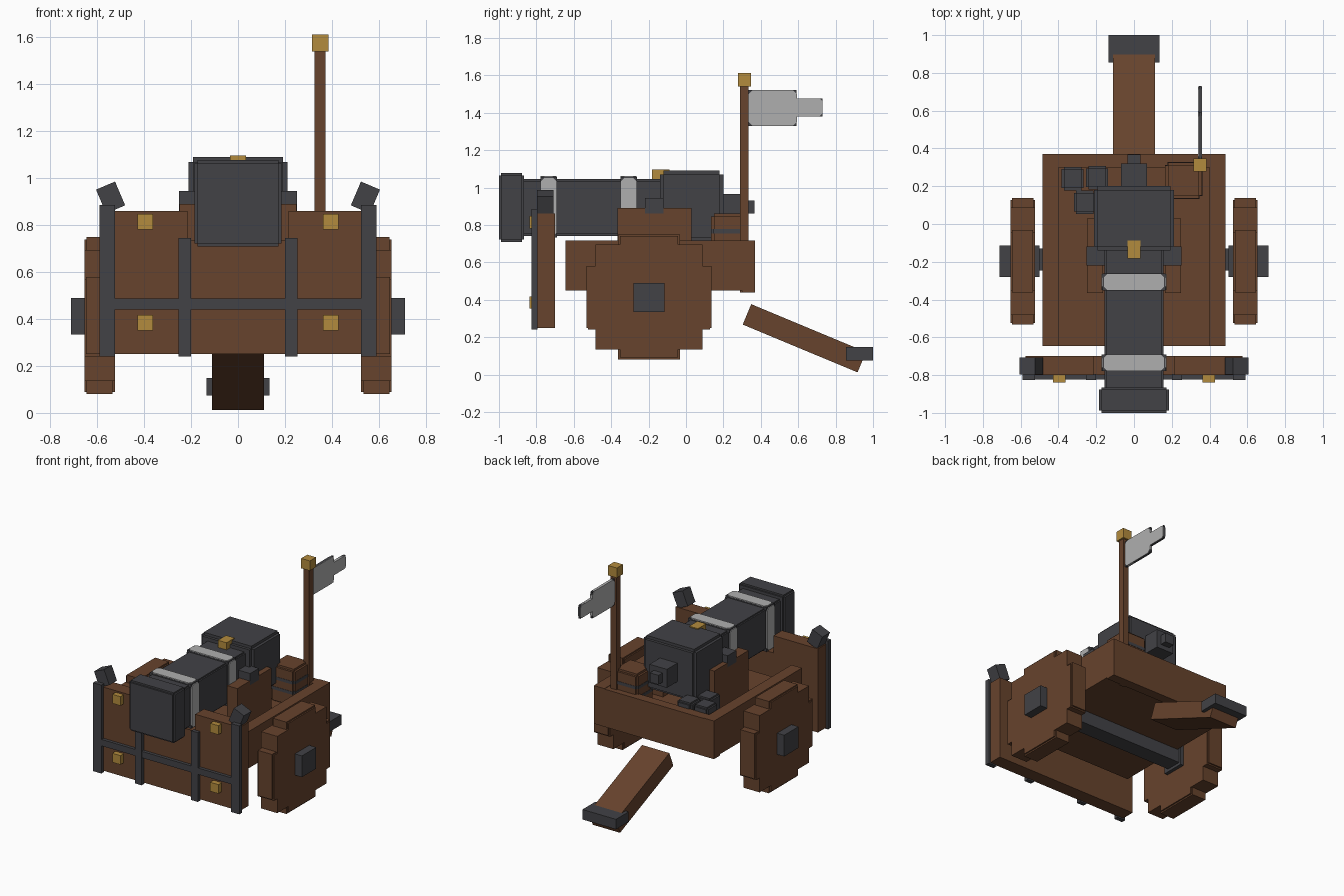
import bpy, bmesh, math
from mathutils import Matrix

if "Cube" in bpy.data.objects:
    bpy.data.objects.remove(bpy.data.objects["Cube"])


def make_mat(name, rgb):
    m = bpy.data.materials.new(name)
    m.diffuse_color = (*rgb, 1)
    m.use_nodes = True
    m.node_tree.nodes["Principled BSDF"].inputs["Base Color"].default_value = m.diffuse_color
    return m


WOOD = make_mat("brown wood", (0.135, 0.056, 0.026))
IRON = make_mat("dark iron", (0.054, 0.054, 0.061))
GOLD = make_mat("brass", (0.45, 0.26, 0.047))
PALE = make_mat("pale grey", (0.43, 0.43, 0.43))


def finish(name, bm, mat):
    bmesh.ops.recalc_face_normals(bm, faces=bm.faces[:])
    me = bpy.data.meshes.new(name)
    bm.to_mesh(me)
    bm.free()
    me.materials.append(mat)
    ob = bpy.data.objects.new(name, me)
    bpy.context.collection.objects.link(ob)
    return ob


def add_box(bm, x0, x1, y0, y1, z0, z1):
    c = ((x0 + x1) / 2, (y0 + y1) / 2, (z0 + z1) / 2)
    bmesh.ops.create_cube(bm, size=1, matrix=Matrix.Translation(c) @
                          Matrix.Diagonal((x1 - x0, y1 - y0, z1 - z0, 1)))


def boxes(name, mat, *spans):
    """One part made of axis-aligned boxes (x0, x1, y0, y1, z0, z1)."""
    bm = bmesh.new()
    for s in spans:
        add_box(bm, *s)
    return finish(name, bm, mat)


def stepped(name, mat, s, d):
    """Box whose edges are notched inward by d."""
    x0, x1, y0, y1, z0, z1 = s
    return boxes(name, mat,
                 (x0, x1, y0 + d, y1 - d, z0 + d, z1 - d),
                 (x0 + d, x1 - d, y0, y1, z0 + d, z1 - d),
                 (x0 + d, x1 - d, y0 + d, y1 - d, z0, z1))


def tilted(name, mat, size, loc, axis, angle):
    bm = bmesh.new()
    bmesh.ops.create_cube(bm, size=1, matrix=Matrix.Translation(loc) @
                          Matrix.Rotation(angle, 4, axis) @ Matrix.Diagonal((*size, 1)))
    return finish(name, bm, mat)


def clipped_plate(name, mat, c, u, v, w, cut):
    """Plate with half sizes u (first plane axis), v (z or x), w (thickness), corners cut.
    c = (x, y, z); lies in the y/z plane."""
    pts = []
    for a, b in ((1, 1), (-1, 1), (-1, -1), (1, -1)):
        p = [(a * u, b * (v - cut)), (a * (u - cut), b * v)]
        pts += p if a * b > 0 else p[::-1]
    bm = bmesh.new()
    f = bm.faces.new([bm.verts.new((c[0] - w, c[1] + p, c[2] + q)) for p, q in pts])
    ext = bmesh.ops.extrude_face_region(bm, geom=[f])["geom"]
    bmesh.ops.translate(bm, vec=(2 * w, 0, 0),
                        verts=[g for g in ext if isinstance(g, bmesh.types.BMVert)])
    return finish(name, bm, mat)


# Carriage bed: deck with raised rails
boxes("deck", WOOD, (-.485, .485, -.645, .37, .45, .59))
boxes("back_rail", WOOD, (-.485, .485, .30, .37, .44, .715))
for s, side in ((1, "right"), (-1, "left")):
    a, b = sorted((s * .40, s * .485))
    boxes(side + "_rail", WOOD, (a, b, -.645, .37, .555, .718))
    a, b = sorted((s * .165, s * .25))
    boxes(side + "_cheek", WOOD, (a, b, -.365, .03, .58, .89))

    # Blocky wheel and its hub
    a, b = sorted((s * .525, s * .655))
    boxes(side + "_wheel", WOOD,
          (a + .008, b - .008, -.533, .137, .25, .58),
          (a, b, -.483, .087, .135, .695),
          (a, b, -.523, .127, .24, .57),
          (a + .01, b - .01, -.363, -.033, .08, .75),
          (a, b, -.353, -.043, .09, .74))
    a, b = sorted((s * .50, s * .712))
    boxes(side + "_hub", IRON, (a, b, -.28, -.115, .335, .49))

    # Shield straps, rivets and leaning tips
    boxes(side + "_straps", IRON,
          (s * .557 - .033, s * .557 + .033, -.827, -.795, .24, .885),
          (s * .227 - .027, s * .227 + .027, -.825, -.795, .24, .745))
    boxes(side + "_rivets", GOLD, *[(s * .395 - .033, s * .395 + .033, -.838, -.79,
                                     z - .033, z + .033) for z in (.815, .385)])
    tilted(side + "_shield_tip", IRON, (.088, .088, .11),
           (s * .543, -.752, .918), 'Y', s * math.radians(23))

# Axle
boxes("axle", IRON, (-.53, .53, -.245, -.13, .355, .47))

# Front shield with a notch for the barrel
boxes("shield", WOOD, (-.575, .575, -.80, -.70, .25, .735),
      (-.575, -.215, -.80, -.70, .735, .86), (.215, .575, -.80, -.70, .735, .86))
boxes("shield_crossbar", IRON, (-.59, .59, -.823, -.795, .44, .487))

# Gun
stepped("barrel", IRON, (-.157, .157, -.88, -.10, .742, 1.045), .01)
stepped("muzzle", IRON, (-.185, .185, -1.0, -.865, .71, 1.077), .012)
stepped("breech", IRON, (-.212, .212, -.14, .2, .71, 1.09), .02)
boxes("breech_knob", IRON, (-.07, .07, .19, .32, .83, .965), (-.035, .035, .31, .367, .862, .93))
boxes("trunnion", IRON, (-.252, .252, -.22, -.12, .86, .945))
boxes("sight", GOLD, (-.035, .035, -.182, -.088, 1.04, 1.097))

# Barrel rings: iron bands under clipped pale plates
for i, y in enumerate((-.307, -.735)):
    boxes(f"ring_{i}", IRON, (-.167, .167, y - .044, y + .044, .732, 1.055))
    for s in (-1, 1):
        clipped_plate(f"ring_side_plate_{i}", PALE, (s * .168, y, .895), .043, .155, .004, .018)
    top = clipped_plate(f"ring_top_plate_{i}", PALE, (0, 0, 0), .043, .16, .004, .018)
    top.data.transform(Matrix.Translation((0, y, 1.057)) @ Matrix.Rotation(math.pi / 2, 4, 'Y'))

# Towing trail with iron foot
tilted("trail", WOOD, (.22, .665, .118), (0, .633, .194), 'X', math.radians(-22.6))
boxes("trail_foot", IRON, (-.135, .135, .855, 1.0, .075, .148))

# Keg with hoops
stepped("keg", WOOD, (.165, .36, .135, .325, .585, .86), .015)
boxes("keg_hoops", IRON, *[(.163, .362, .148, .312, z, z + .022) for z in (.68, .755)],
      *[(.178, .347, .133, .327, z, z + .022) for z in (.68, .755)])

# Block shot
for i, (x, y) in enumerate(((-.325, .24), (-.195, .245), (-.26, .115))):
    stepped(f"shot_{i}", IRON, (x - .058, x + .058, y - .062, y + .062, .59, .755), .012)

# Flagpole and flag
boxes("flagpole", WOOD, (.327, .373, .288, .335, .44, 1.55))
boxes("pole_cap", GOLD, (.315, .385, .278, .348, 1.54, 1.612))
boxes("flag_backing", IRON, (.343, .357, .335, .592, 1.33, 1.522), (.343, .357, .59, .73, 1.38, 1.475))
clipped_plate("flag", PALE, (.35, .464, 1.426), .129, .096, .01, .022)
clipped_plate("flag_tail", PALE, (.35, .655, 1.428), .074, .047, .01, .014)
